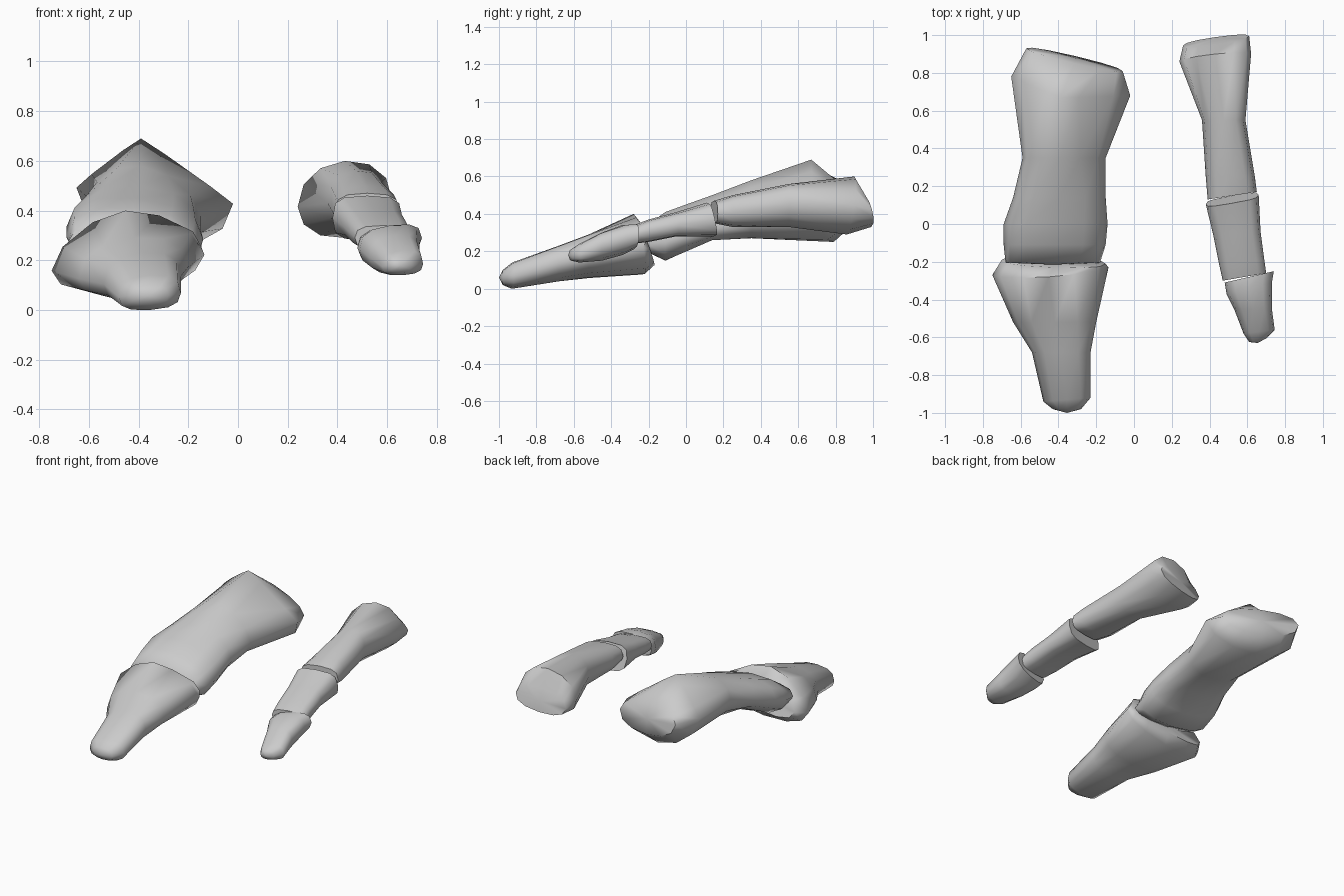
import bpy, bmesh, math

SIDES = 12


def spow(v, e):
    return math.copysign(abs(v) ** e, v)


def bone(name, rings, roll=(0.0, 0.0), bulge=(0.0, 0.0)):
    """Loft rings: y, x_left, x_right, z_bottom, z_side, z_top, slant, lean, squareness,
    then optionally the top's own squareness (2 = straight ridge) and the ridge's x shift.
    Roll runs from the first ring to the last; bulge domes the two ends."""
    bm = bmesh.new()
    loops = []
    for n, (y, xl, xr, zb, zs, zt, slant, lean, e, *ridge) in enumerate(rings):
        e_top, shift = ridge or (e, 0)
        tilt = roll[0] + (roll[1] - roll[0]) * n / (len(rings) - 1)
        loop = []
        for i in range(SIDES):
            a = 2 * math.pi * i / SIDES
            p = e_top if 0 < i < SIDES / 2 else e
            c, s = spow(math.cos(a), p), spow(math.sin(a), p)
            x = (xl + xr) / 2 + c * (xr - xl) / 2 + shift * max(s, 0)
            z = zs + s * ((zt - zs) if s > 0 else (zs - zb)) + tilt * c
            loop.append(bm.verts.new((x, y + slant * c + lean * s, z)))
        loops.append(loop)
    for a, b in zip(loops, loops[1:]):
        for i in range(SIDES):
            j = (i + 1) % SIDES
            bm.faces.new((a[i], a[j], b[j], b[i]))
    # domed ends: fan around a centre point
    for loop, out in ((loops[0], bulge[0]), (loops[-1], -bulge[1])):
        mid = sum((v.co for v in loop), loop[0].co * 0) / SIDES
        mid.y += out
        tip = bm.verts.new(mid)
        for i in range(SIDES):
            bm.faces.new((loop[i], loop[(i + 1) % SIDES], tip))
    bmesh.ops.recalc_face_normals(bm, faces=bm.faces)
    me = bpy.data.meshes.new(name)
    bm.to_mesh(me)
    bm.free()
    ob = bpy.data.objects.new(name, me)
    bpy.context.collection.objects.link(ob)
    bpy.ops.object.select_all(action='DESELECT')
    ob.select_set(True)
    bpy.context.view_layer.objects.active = ob
    bpy.ops.object.shade_smooth_by_angle(angle=math.radians(65))


# Big toe: long base bone with ridged rear end
bone("big_toe_base_bone", [
    (0.87, -0.57, -0.06, 0.34, 0.45, 0.54, -0.06, -0.02, 0.9),
    (0.73, -0.65, -0.02, 0.25, 0.46, 0.69, -0.05, -0.06, 1.0, 1.9, -0.055),
    (0.35, -0.59, -0.15, 0.27, 0.41, 0.58, 0, 0, 0.9, 1.1, -0.02),
    (0.14, -0.64, -0.15, 0.265, 0.35, 0.50, 0, 0, 0.85),
    (0.00, -0.69, -0.14, 0.20, 0.31, 0.45, 0, 0, 0.85),
    (-0.11, -0.69, -0.15, 0.15, 0.27, 0.41, 0, 0, 0.85),
    (-0.205, -0.68, -0.18, 0.20, 0.26, 0.34, 0, 0, 0.8),
], roll=(-0.035, -0.02), bulge=(0.01, 0.01))

# Big toe: tapering tip bone
bone("big_toe_tip_bone", [
    (-0.20, -0.70, -0.15, 0.14, 0.22, 0.33, -0.01, -0.03, 0.85),
    (-0.25, -0.75, -0.135, 0.08, 0.19, 0.40, 0.02, -0.03, 0.9, 1.2, -0.01),
    (-0.52, -0.64, -0.20, 0.06, 0.15, 0.29, 0, 0, 0.85),
    (-0.68, -0.54, -0.23, 0.04, 0.12, 0.23, 0, 0, 0.8),
    (-0.93, -0.48, -0.23, 0.00, 0.06, 0.14, 0.01, 0, 0.75),
    (-0.98, -0.43, -0.28, 0.02, 0.06, 0.10, 0, 0, 0.8),
], roll=(0.04, 0.0), bulge=(-0.01, 0.02))

# Small toe: base, middle and tip bones
bone("small_toe_base_bone", [
    (0.97, 0.26, 0.61, 0.33, 0.40, 0.48, 0.025, -0.02, 0.85),
    (0.88, 0.24, 0.62, 0.29, 0.43, 0.60, 0.02, 0.02, 0.95),
    (0.55, 0.36, 0.59, 0.33, 0.44, 0.56, 0, 0, 0.85),
    (0.25, 0.38, 0.64, 0.33, 0.40, 0.50, 0, 0, 0.75),
    (0.15, 0.39, 0.65, 0.35, 0.40, 0.47, 0.02, 0, 0.7),
], roll=(0.02, 0.0), bulge=(0.01, 0.0))

bone("small_toe_middle_bone", [
    (0.13, 0.38, 0.66, 0.28, 0.37, 0.46, 0.025, -0.02, 0.6),
    (-0.05, 0.42, 0.67, 0.28, 0.34, 0.41, 0.01, 0, 0.65),
    (-0.20, 0.45, 0.69, 0.25, 0.31, 0.37, 0.01, 0, 0.65),
    (-0.28, 0.47, 0.70, 0.24, 0.29, 0.34, 0.02, 0, 0.7),
])

bone("small_toe_tip_bone", [
    (-0.28, 0.48, 0.74, 0.21, 0.27, 0.34, 0.03, 0, 0.75),
    (-0.34, 0.49, 0.73, 0.18, 0.26, 0.34, 0.03, 0, 0.75),
    (-0.45, 0.53, 0.73, 0.15, 0.22, 0.30, 0, 0, 0.75),
    (-0.57, 0.58, 0.745, 0.14, 0.18, 0.24, 0.01, 0, 0.75),
    (-0.615, 0.61, 0.70, 0.15, 0.18, 0.21, 0.01, 0, 0.8),
], roll=(0.02, 0.0), bulge=(0.0, 0.015))
